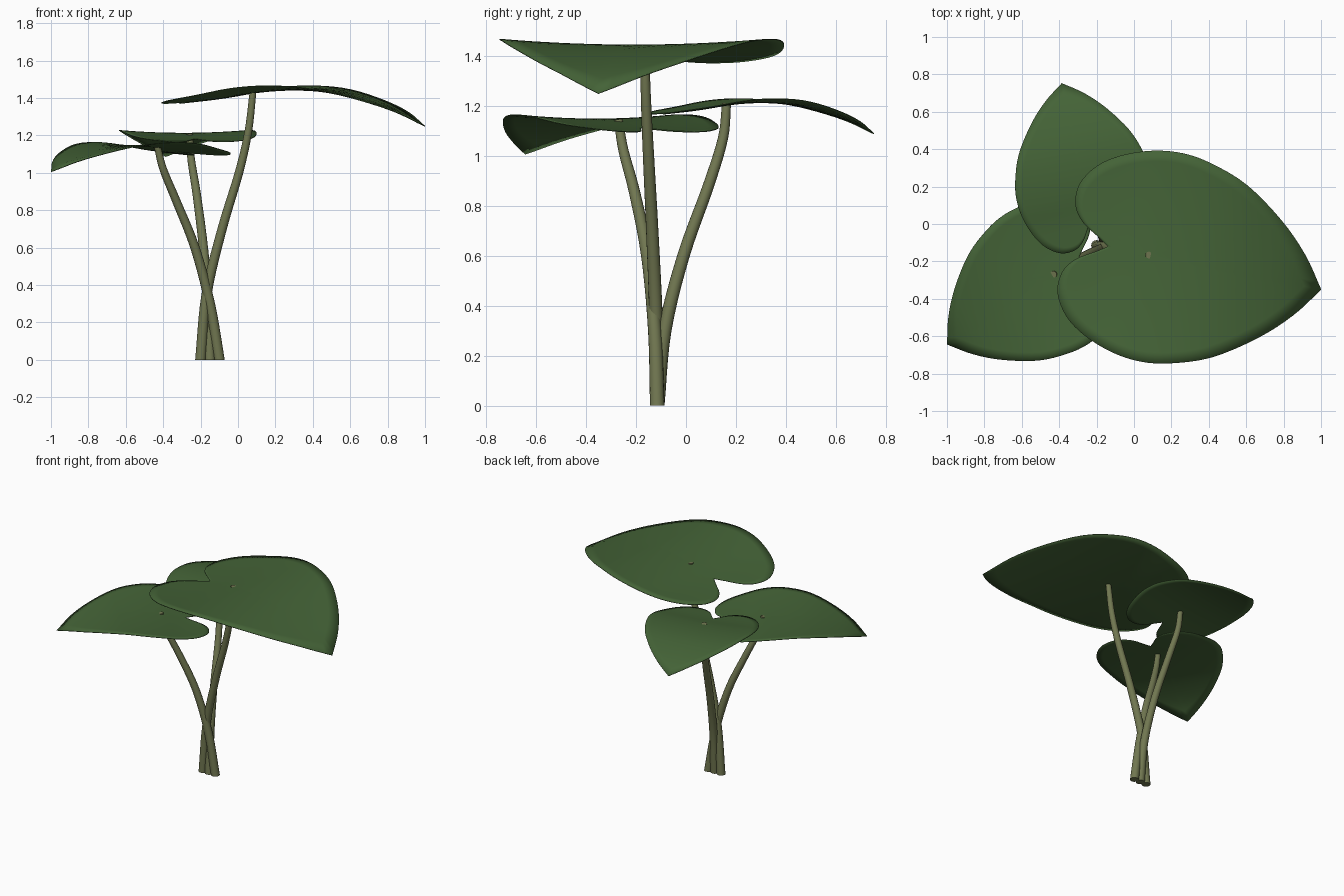
import bpy, bmesh, math
from mathutils import Vector, Matrix

if "Cube" in bpy.data.objects:
    bpy.data.objects.remove(bpy.data.objects["Cube"])


def material(name, col):
    m = bpy.data.materials.new(name)
    m.diffuse_color = (*col, 1)
    m.use_nodes = True
    m.node_tree.nodes["Principled BSDF"].inputs["Base Color"].default_value = m.diffuse_color
    return m


LEAF = material("leaf green", (0.058, 0.125, 0.038))
STEM = material("stem olive", (0.165, 0.185, 0.082))


def smooth_path(pts, n):
    """Catmull-Rom resampling of a point list."""
    p = [Vector(q) for q in pts]
    p = [2 * p[0] - p[1]] + p + [2 * p[-1] - p[-2]]
    out = []
    for i in range(1, len(p) - 2):
        a, b, c, d = p[i - 1:i + 3]
        for k in range(n):
            t = k / n
            out.append(0.5 * (2 * b + (c - a) * t + (2 * a - 5 * b + 4 * c - d) * t * t
                              + (3 * b - a - 3 * c + d) * t ** 3))
    return out + [p[-2]]


# half outline from notch to tip (u along midrib, v across), and midrib height
HALF = [(-.225, 0), (-.285, .04), (-.38, .10), (-.437, .18), (-.44, .295), (-.368, .41),
        (-.25, .492), (-.09, .55), (.07, .568), (.23, .545), (.44, .47), (.66, .32),
        (.82, .165), (.94, 0)]
MIDRIB = smooth_path([(-.46, -.062), (-.22, -.035), (0, 0), (.2, .014), (.4, .005),
                      (.6, -.035), (.8, -.1), (.94, -.18)], 6)


def rib_height(u):
    for a, b in zip(MIDRIB, MIDRIB[1:]):
        if u <= b.x:
            return a.y + (b.y - a.y) * (u - a.x) / (b.x - a.x)
    return MIDRIB[-1].y


def leaf(name, attach, angle, s):
    half = smooth_path(HALF, 4)
    outline = half + [Vector((p.x, -p.y)) for p in reversed(half[1:-1])]
    bm = bmesh.new()

    def vert(u, v):
        lift = 0.024 * (v / 0.56) ** 2
        return bm.verts.new((u, v, rib_height(u) + lift))
    centre = vert(0, 0)
    rings, n = 10, len(outline)
    prev = None
    for r in range(1, rings + 1):
        t = r / rings
        ring = [vert(p.x * t, p.y * t) for p in outline]
        for i in range(n):
            j = (i + 1) % n
            if prev:
                bm.faces.new((prev[i], ring[i], ring[j], prev[j]))
            else:
                bm.faces.new((centre, ring[i], ring[j]))
        prev = ring
    bmesh.ops.recalc_face_normals(bm, faces=bm.faces)
    bm.normal_update()
    if sum(f.normal.z for f in bm.faces) < 0:
        bmesh.ops.reverse_faces(bm, faces=bm.faces)
    bm.transform(Matrix.Translation(attach) @ Matrix.Rotation(math.radians(angle), 4, 'Z')
                 @ Matrix.Scale(s, 4))
    me = bpy.data.meshes.new(name)
    bm.to_mesh(me)
    bm.free()
    me.shade_smooth()
    me.materials.append(LEAF)
    ob = bpy.data.objects.new(name, me)
    bpy.context.collection.objects.link(ob)
    mod = ob.modifiers.new("thickness", 'SOLIDIFY')
    mod.thickness = 0.004


def stem(name, pts, r0=0.029, r1=0.018, sides=16):
    path = smooth_path(pts, 5)
    bm = bmesh.new()
    prev = None
    for k, p in enumerate(path):
        d = (path[min(k + 1, len(path) - 1)] - path[max(k - 1, 0)]).normalized()
        if k == 0:
            d = Vector((0, 0, 1))
        rot = Vector((0, 0, 1)).rotation_difference(d)
        r = r0 + (r1 - r0) * k / (len(path) - 1)
        ring = [bm.verts.new(p + rot @ Vector((r * math.cos(a), r * math.sin(a), 0)))
                for a in (2 * math.pi * i / sides for i in range(sides))]
        if prev:
            for i in range(sides):
                j = (i + 1) % sides
                bm.faces.new((prev[i], prev[j], ring[j], ring[i]))
        else:
            bm.faces.new(ring[::-1])
        prev = ring
    bm.faces.new(prev)
    me = bpy.data.meshes.new(name)
    bm.to_mesh(me)
    bm.free()
    me.materials.append(STEM)
    ob = bpy.data.objects.new(name, me)
    bpy.context.collection.objects.link(ob)
    bpy.ops.object.select_all(action='DESELECT')
    bpy.context.view_layer.objects.active = ob
    ob.select_set(True)
    bpy.ops.object.shade_smooth_by_angle(angle=math.radians(40))


# leaf blades: same shape, different size and heading
leaf("large_leaf", (.08, -.165, 1.43), -11.4, 1.0)
leaf("left_leaf", (-.43, -.27, 1.138), 213.3, .725)
leaf("back_leaf", (-.26, .16, 1.205), 102, .645)

# stems, crossing near the ground
stem("large_leaf_stem", [(-.2, -.115, 0), (-.168, -.12, .35), (-.085, -.135, .7),
                         (.005, -.15, 1.0), (.055, -.16, 1.22), (.08, -.166, 1.432)])
stem("left_leaf_stem", [(-.1, -.115, 0), (-.15, -.125, .3), (-.23, -.155, .6),
                        (-.33, -.205, .85), (-.40, -.25, 1.02), (-.431, -.27, 1.141)])
stem("back_leaf_stem", [(-.15, -.115, 0), (-.16, -.085, .3), (-.185, -.01, .6),
                        (-.22, .09, .88), (-.25, .148, 1.07), (-.26, .162, 1.208)])
